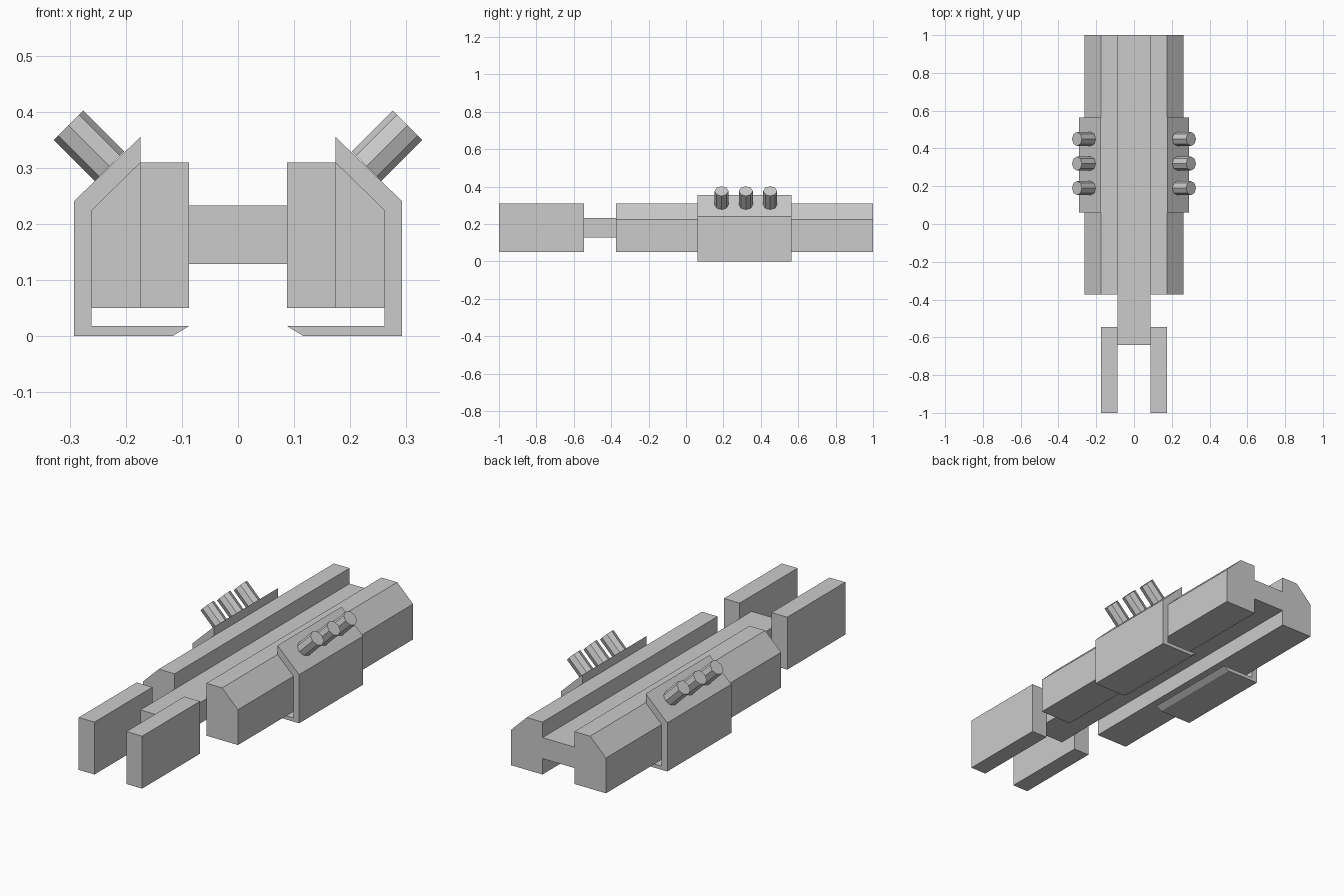
import bpy, bmesh, math
from mathutils import Matrix, Vector

if "Cube" in bpy.data.objects:
    bpy.data.objects.remove(bpy.data.objects["Cube"])


def finish(name, bm, mirror):
    bmesh.ops.recalc_face_normals(bm, faces=bm.faces)
    me = bpy.data.meshes.new(name)
    bm.to_mesh(me)
    bm.free()
    ob = bpy.data.objects.new(name, me)
    bpy.context.collection.objects.link(ob)
    if mirror:
        mod = ob.modifiers.new("mirror_x", 'MIRROR')
        mod.use_axis = (True, False, False)
        mod.use_mirror_merge = False
    return ob


def extrude_profile(name, profile, y0, y1, mirror=False):
    """Sweep an (x, z) outline along y."""
    bm = bmesh.new()
    face = bm.faces.new([bm.verts.new((x, y0, z)) for x, z in profile])
    res = bmesh.ops.extrude_face_region(bm, geom=[face], use_keep_orig=True)
    verts = [g for g in res["geom"] if isinstance(g, bmesh.types.BMVert)]
    bmesh.ops.translate(bm, verts=verts, vec=(0, y1 - y0, 0))
    return finish(name, bm, mirror)


IN, MID, OUT = 0.0875, 0.174, 0.261   # rail widths
BOT, TOP = 0.05, 0.31                 # rail heights
WEB_BOT, WEB_TOP = 0.129, 0.233

# H-shaped main body: half outline, then its reflection
half = [(IN, WEB_BOT), (IN, BOT), (OUT, BOT), (OUT, 0.225),
        (MID, TOP), (IN, TOP), (IN, WEB_TOP)]
extrude_profile("main_body", half + [(-x, z) for x, z in reversed(half)], -0.373, 1.0)

# Central tongue joining the body to the front prongs
extrude_profile("front_tongue",
                [(-IN, WEB_BOT), (IN, WEB_BOT), (IN, WEB_TOP), (-IN, WEB_TOP)],
                -0.64, -0.373)

# Front prongs
extrude_profile("front_prong", [(IN, BOT), (MID, BOT), (MID, TOP), (IN, TOP)],
                -1.0, -0.546, mirror=True)

# Side brackets wrapping the rails, with a raised lip and a bottom hook
extrude_profile("side_bracket",
                [(0.117, 0), (0.292, 0), (0.292, 0.241), (MID, 0.355),
                 (MID, TOP), (OUT, 0.225), (OUT, 0.018), (IN, 0.018)],
                0.062, 0.564, mirror=True)

# Three eight-sided pegs standing on each bracket slope
bm = bmesh.new()
tilt = Matrix.Rotation(math.radians(45), 4, 'Y')
for y in (0.19, 0.32, 0.45):
    centre = Vector((0.2655, y, 0.3395))
    bmesh.ops.create_cone(bm, cap_ends=True, segments=8, radius1=0.037, radius2=0.037,
                          depth=0.103, matrix=Matrix.Translation(centre) @ tilt)
finish("bracket_peg", bm, True)
